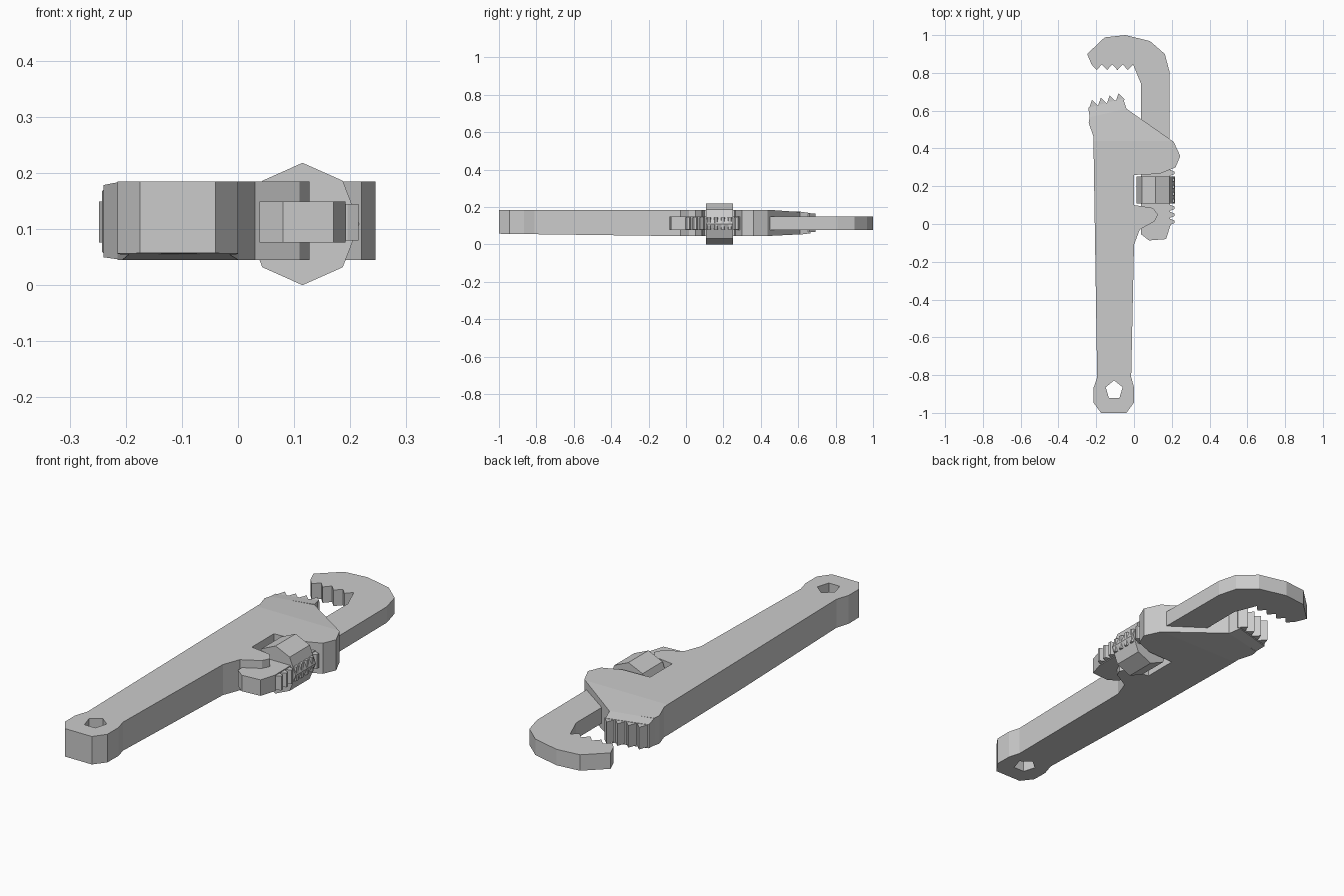
import bpy, bmesh, math
from mathutils import Vector

cube = bpy.data.objects.get("Cube")
if cube:
    bpy.data.objects.remove(cube, do_unlink=True)

GREY = (0.6, 0.6, 0.6, 1)
metal = bpy.data.materials.new("grey metal")
metal.use_nodes = True
metal.diffuse_color = GREY
metal.node_tree.nodes["Principled BSDF"].inputs["Base Color"].default_value = GREY
MID = 0.113


def finish(bm, name):
    bmesh.ops.recalc_face_normals(bm, faces=bm.faces)
    mesh = bpy.data.meshes.new(name)
    bm.to_mesh(mesh)
    bm.free()
    mesh.materials.append(metal)
    obj = bpy.data.objects.new(name, mesh)
    bpy.context.collection.objects.link(obj)
    return obj


def extrude(outline, low, high):
    """Prism standing on a flat outline."""
    bm = bmesh.new()
    face = bm.faces.new([bm.verts.new((x, y, low)) for x, y in outline])
    new = bmesh.ops.extrude_face_region(bm, geom=[face])["geom"]
    bmesh.ops.translate(bm, vec=(0, 0, high - low),
                        verts=[v for v in new if isinstance(v, bmesh.types.BMVert)])
    return bm


def sawtooth(start, end, count, depth):
    """Zigzag from start to end, with tips pushed to the left of travel."""
    a, b = Vector(start), Vector(end)
    step = (b - a) / count
    side = Vector((-step.y, step.x)).normalized() * depth
    points = [a]
    for i in range(count):
        points += [a + step * (i + 0.5) + side, a + step * (i + 1)]
    return [tuple(p) for p in points]


# Handle and head: one profile, slightly thinner at both ends
body = extrude([
    (-0.175, -1), (-0.04, -1), (0, -0.945), (0, -0.865), (-0.015, -0.81),
    (0, -0.11), (0.03, -0.03), (0.11, 0.015), (0.127, 0.05), (0.1, 0.085),
    (0, 0.1), (0, 0.26), (0.135, 0.265), (0.22, 0.3), (0.245, 0.36),
    (0.21, 0.435), (-0.04, 0.61), (-0.235, 0.565), (-0.24, 0.535),
    (-0.215, 0.465), (-0.195, -0.81), (-0.215, -0.87), (-0.215, -0.945)], 0, 1)
for cut in (-0.1, 0.44):
    bmesh.ops.bisect_plane(body, geom=body.verts[:] + body.edges[:] + body.faces[:],
                           plane_co=(0, cut, 0), plane_no=(0, 1, 0))
for v in body.verts:
    y = v.co.y
    low, high = 0.045, 0.185
    if y < -0.1:
        low += 0.012 * (-0.1 - y) / 0.9
    elif y > 0.44:
        low += 0.05 * (y - 0.44)
        high -= 0.07 * (y - 0.44)
    v.co.z = high if v.co.z > 0.5 else low
handle = finish(body, "handle_and_head")

# Five-sided hanging hole
cutter = finish(extrude(
    [(-0.105 + 0.047 * math.cos(math.radians(90 + 72 * i)),
      -0.88 + 0.052 * math.sin(math.radians(90 + 72 * i))) for i in range(5)],
    -0.1, 0.4), "hanging_hole_cutter")
cutter.hide_render = True
cutter.hide_viewport = True
hole = handle.modifiers.new("hanging hole", "BOOLEAN")
hole.object = cutter
hole.operation = "DIFFERENCE"
hole.solver = "EXACT"

# Fixed jaw: plate with bevelled outer edge, then its teeth
plate = extrude([(-0.235, 0.565), (-0.04, 0.61), (-0.058, 0.665), (-0.242, 0.615)],
                0.052, 0.175)
for v in plate.verts:
    if v.co.y > 0.612:
        v.co.z = MID + (v.co.z - MID) * 0.88
finish(plate, "fixed_jaw_plate")
finish(extrude([(-0.228, 0.6), (-0.06, 0.64)] +
               sawtooth((-0.05, 0.66), (-0.237, 0.615), 4, -0.038), 0.065, 0.166),
       "fixed_jaw_teeth")

# Hook jaw with teeth facing the fixed jaw
finish(extrude(
    [(-0.248, 0.9), (-0.225, 0.845)] +
    sawtooth((-0.225, 0.845), (-0.005, 0.845), 4, -0.03)[1:] +
    [(0.038, 0.74), (0.038, -0.055), (0.08, -0.087), (0.17, -0.08),
     (0.192, -0.01), (0.187, 0.81), (0.163, 0.9), (0.085, 0.968),
     (-0.045, 1), (-0.155, 0.988)], 0.076, 0.149), "hook_jaw")

# Thread ridges along the outer side of the hook shank
for i in range(8):
    y = 0.012 + 0.037 * i
    finish(extrude([(0.18, y - 0.015), (0.195, y - 0.015), (0.215, y - 0.006),
                    (0.215, y + 0.006), (0.195, y + 0.015), (0.18, y + 0.015)],
                   0.08, 0.145), f"thread_ridge_{i + 1}")

# Eight-sided adjusting nut around the shank
nut = bmesh.new()
bmesh.ops.create_cone(nut, cap_ends=True, segments=8, radius1=0.109,
                      radius2=0.109, depth=0.145)
for v in nut.verts:
    x, y, z = v.co
    v.co = (0.115 + 0.93 * x, 0.18 + z, 0.109 + y)
finish(nut, "adjusting_nut")
